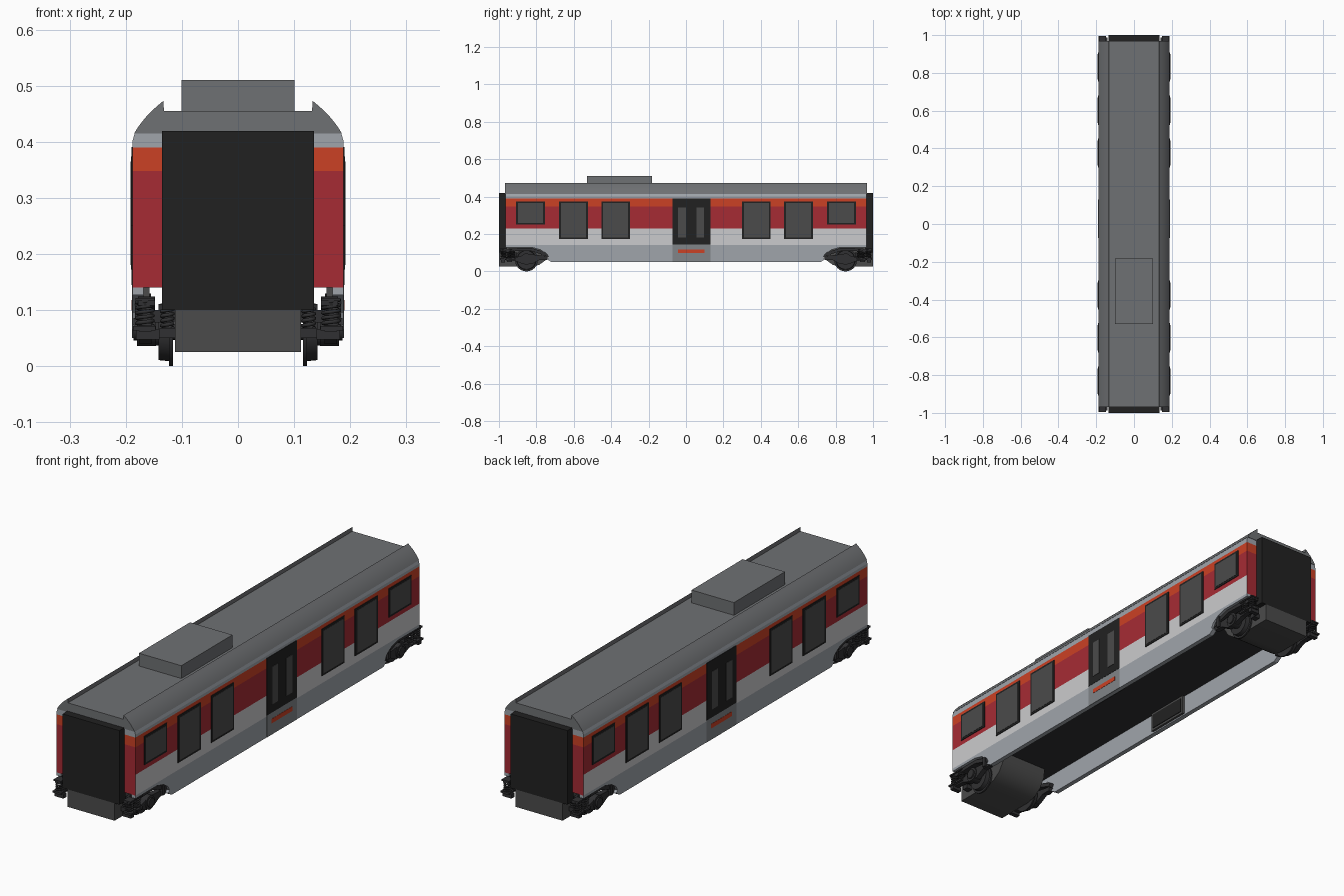
import bpy, bmesh, math
from mathutils import Matrix

if "Cube" in bpy.data.objects:
    bpy.data.objects.remove(bpy.data.objects["Cube"])


def mat(name, r, g, b):
    m = bpy.data.materials.new(name)
    m.diffuse_color = (r, g, b, 1)
    m.use_nodes = True
    m.node_tree.nodes["Principled BSDF"].inputs["Base Color"].default_value = m.diffuse_color
    return m


WHITE = mat("white", .60, .60, .61)
RED = mat("red", .38, .024, .034)
ORANGE = mat("orange", .60, .052, .018)
PALE = mat("pale grey", .35, .375, .41)
ROOF = mat("roof grey", .158, .164, .172)
DOORGREY = mat("door sill grey", .22, .235, .25)
BLACK = mat("black", .0155, .0155, .0155)
GLASS = mat("dark grey", .07, .07, .07)
IRON = mat("bogie iron", .03, .03, .032)


def finish(name, bm, mats, smooth=False):
    bmesh.ops.recalc_face_normals(bm, faces=bm.faces)
    me = bpy.data.meshes.new(name)
    bm.to_mesh(me)
    bm.free()
    for m in mats:
        me.materials.append(m)
    ob = bpy.data.objects.new(name, me)
    bpy.context.collection.objects.link(ob)
    if smooth:
        bpy.ops.object.select_all(action='DESELECT')
        ob.select_set(True)
        bpy.context.view_layer.objects.active = ob
        bpy.ops.object.shade_smooth_by_angle(angle=math.radians(35))
    return ob


def box(name, x0, x1, y0, y1, z0, z1, m):
    bm = bmesh.new()
    bmesh.ops.create_cube(bm, size=1)
    for v in bm.verts:
        v.co = ((x0 + x1) / 2 + v.co.x * (x1 - x0), (y0 + y1) / 2 + v.co.y * (y1 - y0),
                (z0 + z1) / 2 + v.co.z * (z1 - z0))
    return finish(name, bm, [m])


def prism(name, pts, a, b, axis, m, smooth=False):
    """Extrude an outline along x (points are y, z) or along y (points are x, z)."""
    bm = bmesh.new()
    put = (lambda p, t: (t, p[0], p[1])) if axis == 'x' else (lambda p, t: (p[0], t, p[1]))
    lo = [bm.verts.new(put(p, a)) for p in pts]
    hi = [bm.verts.new(put(p, b)) for p in pts]
    n = len(pts)
    bm.faces.new(lo)
    bm.faces.new(hi)
    for i in range(n):
        bm.faces.new((lo[i], lo[(i + 1) % n], hi[(i + 1) % n], hi[i]))
    return finish(name, bm, [m], smooth)


def disc(name, x0, x1, y, z, r, m, r2=None, seg=32):
    bm = bmesh.new()
    bmesh.ops.create_cone(bm, cap_ends=True, segments=seg, radius1=r, radius2=r2 or r,
                          depth=abs(x1 - x0),
                          matrix=Matrix.Translation(((x0 + x1) / 2, y, z)) @
                          Matrix.Rotation(math.copysign(math.pi / 2, x1 - x0), 4, 'Y'))
    return finish(name, bm, [m], True)


def spring(name, x, y, z0, z1, r, turns=5):
    cu = bpy.data.curves.new(name, 'CURVE')
    cu.dimensions = '3D'
    cu.bevel_depth = .0035
    cu.bevel_resolution = 1
    sp = cu.splines.new('POLY')
    n = turns * 12
    sp.points.add(n)
    for i, p in enumerate(sp.points):
        a = i / 12 * math.tau
        p.co = (x + r * math.cos(a), y + r * math.sin(a), z0 + (z1 - z0) * i / n, 1)
    cu.materials.append(IRON)
    ob = bpy.data.objects.new(name, cu)
    bpy.context.collection.objects.link(ob)


# Body shell: horizontal colour bands, with the ends red where the sides are white
L = .966
levels = [(.188, .14), (.188, .23), (.188, .348), (.188, .39), (.188, .402), (.183, .418)]
bm = bmesh.new()
rings = [[bm.verts.new((sx * x, sy * L, z)) for sx, sy in ((-1, -1), (1, -1), (1, 1), (-1, 1))]
         for x, z in levels]
side_band, end_band = [0, 1, 2, 3, 3], [1, 1, 2, 3, 3]
for k in range(len(levels) - 1):
    for i in range(4):
        j = (i + 1) % 4
        f = bm.faces.new((rings[k][i], rings[k][j], rings[k + 1][j], rings[k + 1][i]))
        f.material_index = (side_band if i % 2 else end_band)[k]
bm.faces.new(rings[0]).material_index = 4
bm.faces.new(rings[-1]).material_index = 3
finish("body_shell", bm, [WHITE, RED, ORANGE, PALE, IRON])

# Roof with curved shoulders and raised ridges beside a flat deck
half = [(.185, .415), (.179, .425), (.170, .437), (.159, .450), (.146, .462), (.133, .473), (.132, .455)]
prism("roof", half + [(-x, z) for x, z in reversed(half)], -.968, .968, 'y', ROOF, True)
box("roof_unit", -.101, .101, -.53, -.182, .45, .51, ROOF)

for s in (-1, 1):
    # Gangway and the trough under it
    ya, yb = sorted((s * .96, s * 1.0))
    box("gangway", -.135, .135, ya, yb, .10, .419, BLACK)
    trough = [(1, .10), (1, .025), (.83, .025), (.785, .035), (.75, .06), (.725, .10), (.72, .14), (.96, .14)]
    prism("bogie_trough", [(s * y, z) for y, z in trough], -.112, .112, 'x', GLASS, True)

# Skirt outline with the openings over the wheels
arch = [(.72, .05), (.745, .066), (.733, .074), (.745, .095), (.775, .115), (.82, .127), (L, .127), (L, .14)]
outline = arch + [(-y, z) for y, z in reversed(arch)]
windows = [(.832, .25), (.602, .172), (.376, .172)]

for m in (-1, 1):
    def plate(name, y0, y1, z0, z1, x, mt, inner=.184):
        a, b = sorted((m * inner, m * x))
        box(name, a, b, y0, y1, z0, z1, mt)

    prism("skirt", outline, m * .168, m * .188, 'x', PALE)

    # Windows
    for cy, z0 in windows:
        for c in (-cy, cy):
            plate("window_frame", c - .077, c + .077, z0, .374, .191, BLACK)
            plate("window_glass", c - .067, c + .067, z0 + .009, .365, .192, GLASS)

    # Door, its two panes, sill panel and step
    plate("door", -.073, .13, .145, .391, .190, BLACK)
    for y0 in (-.042, .055):
        plate("door_glass", y0, y0 + .041, .18, .343, .1915, GLASS)
    plate("door_sill_panel", -.073, .13, .05, .145, .189, DOORGREY)
    plate("door_step_strip", -.042, .1, .099, .118, .190, ORANGE)
    plate("step_housing", -.073, .13, .056, .14, .168, GLASS, .158)
    plate("step_recess", -.062, .119, .066, .13, .1585, BLACK, .155)

    for s in (-1, 1):
        C = .853
        cy = s * C

        # Wheel
        disc("wheel_flange", m * .116, m * .123, cy, .061, .061, IRON)
        disc("wheel_tread", m * .123, m * .142, cy, .061, .052, IRON, .050)
        disc("wheel_hub", m * .142, m * .150, cy, .061, .024, IRON)

        # Axle box and side frame
        disc("axle_box", m * .146, m * .180, cy, .066, .030, IRON, seg=20)
        disc("axle_cap", m * .180, m * .186, cy, .066, .020, IRON, seg=20)
        frame = [(-.125, .092), (-.07, .112), (-.03, .124), (.05, .124), (.10, .116), (.138, .118),
                 (.138, .108), (.10, .102), (.06, .108), (-.02, .110), (-.06, .098), (-.118, .076)]
        prism("bogie_side_frame", [(cy + s * y, z) for y, z in frame], m * .148, m * .178, 'x', IRON)
        arm = [(-.115, .078), (-.06, .088), (.0, .092), (.06, .074), (.14, .072), (.14, .062),
               (.06, .056), (.02, .04), (-.03, .04), (-.07, .062), (-.11, .062)]
        prism("axle_arm", [(cy + s * y, z) for y, z in arm], m * .154, m * .176, 'x', IRON)

        # Springs with pans, and the damper
        for off in (.122, .078):
            y = cy + s * off
            spring("coil_spring", m * .166, y, .072, .118, .0145)
            disc_y = sorted((y - .019, y + .019))
            plate("spring_pan", *disc_y, .064, .072, .187, IRON, .147)
            plate("spring_cap", *disc_y, .116, .122, .183, IRON, .149)
        spring("inner_spring", m * .126, cy + s * .09, .068, .102, .010, 4)
        plate("inner_spring_pan", cy + s * .09 - .013, cy + s * .09 + .013, .05, .068, .140, IRON, .110)
        plate("damper", cy - s * .085 - .008, cy - s * .085 + .008, .066, .125, .184, IRON, .168)
        plate("end_bracket", cy + s * .125 - .010, cy + s * .125 + .010, .048, .066, .182, IRON, .140)
        plate("bogie_cross_link", cy + s * .06 - .01, cy + s * .06 + .01, .078, .10, .16, IRON, .10)

for s in (-1, 1):
    disc("axle", -.146, .146, s * .853, .061, .014, IRON, seg=16)
